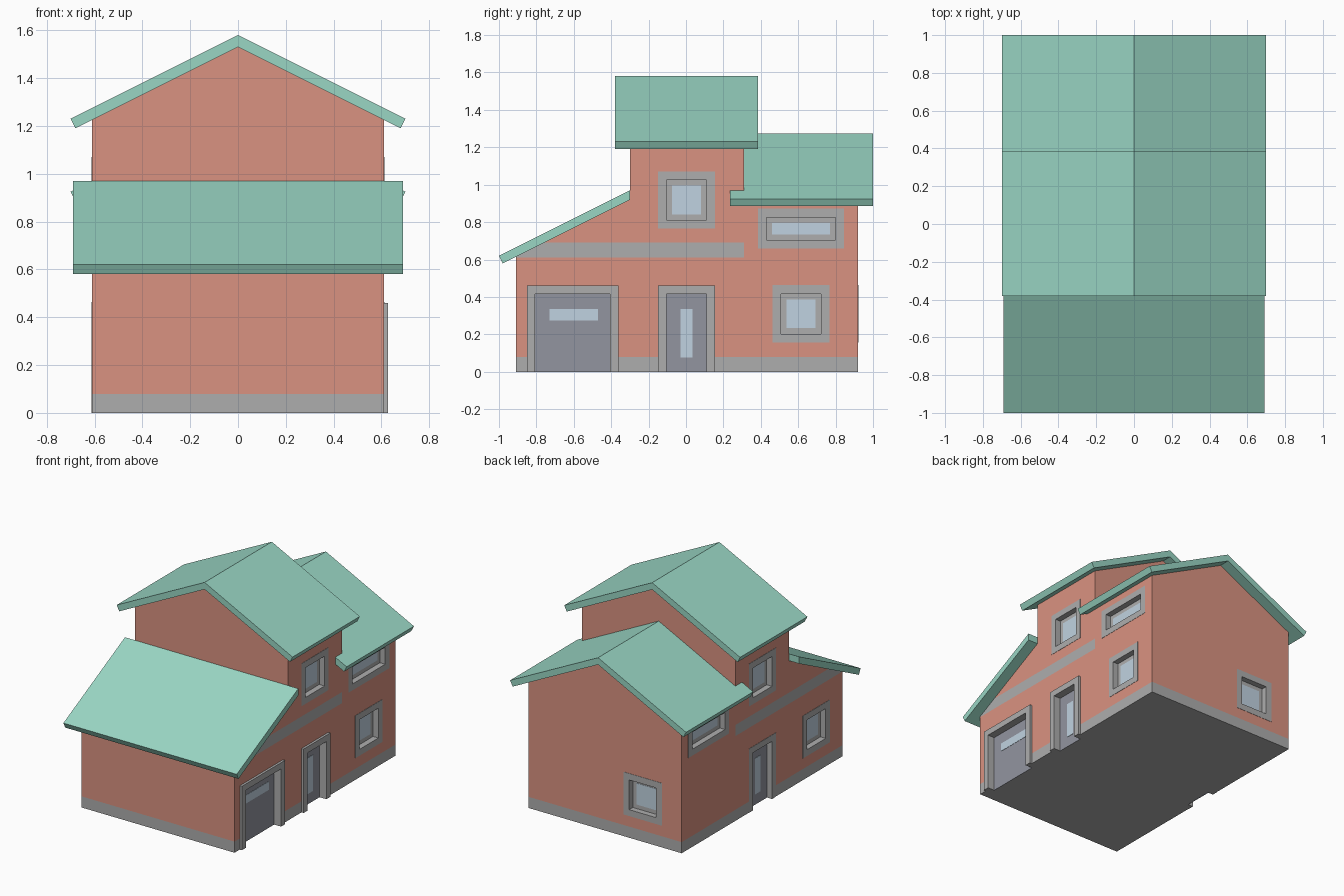
import bpy, bmesh

if "Cube" in bpy.data.objects:
    bpy.data.objects.remove(bpy.data.objects["Cube"])


def material(name, r, g, b):
    m = bpy.data.materials.new(name)
    m.diffuse_color = (r, g, b, 1)
    m.use_nodes = True
    m.node_tree.nodes["Principled BSDF"].inputs["Base Color"].default_value = m.diffuse_color
    return m


TRIM = material("trim_grey", .42, .42, .42)
WALL = material("wall_coral", .70, .29, .22)
ROOF = material("roof_green", .32, .67, .55)
DOOR = material("door_grey", .29, .30, .35)
GLASS = material("glass_blue", .53, .65, .75)


def finish(bm, name, *mats):
    bmesh.ops.recalc_face_normals(bm, faces=bm.faces)
    me = bpy.data.meshes.new(name)
    bm.to_mesh(me)
    bm.free()
    ob = bpy.data.objects.new(name, me)
    bpy.context.collection.objects.link(ob)
    for m in mats:
        me.materials.append(m)
    return ob


def prism(points, axis, lo, hi):
    """Extrude a closed profile along x (profile y,z) or along y (profile x,z)."""
    bm = bmesh.new()
    place = (lambda a, b, t: (t, a, b)) if axis == 'x' else (lambda a, b, t: (a, t, b))
    rings = [[bm.verts.new(place(a, b, t)) for a, b in points] for t in (lo, hi)]
    for ring in rings:
        bm.faces.new(ring)
    for i in range(len(points)):
        j = (i + 1) % len(points)
        bm.faces.new((rings[0][i], rings[0][j], rings[1][j], rings[1][i]))
    return bm


def boxes(name, bounds, *mats):
    """One object from boxes given as (min corner, max corner)."""
    bm = bmesh.new()
    for p, q in bounds:
        made = bmesh.ops.create_cube(bm, size=1)['verts']
        for v in made:
            v.co = [(a + b) / 2 + c * abs(b - a) for a, b, c in zip(p, q, v.co)]
    return finish(bm, name, *mats)


W, BACK, DEPTH = .61, .92, .04


def on_wall(side, u0, u1, v0, v1, d0, d1):
    """Box on a wall: u along the wall, v up, d outwards from its surface."""
    if side == 'back':
        return (u0, BACK + d0, v0), (u1, BACK + d1, v1)
    s = 1 if side == 'right' else -1
    return (s * W + s * d0, u0, v0), (s * W + s * d1, u1, v1)


# Wall sections, with base course and storey band split into the faces
def section(name, bm, band):
    for z in (.08, .61, .69) if band else (.08,):
        bmesh.ops.bisect_plane(bm, geom=bm.verts[:] + bm.edges[:] + bm.faces[:],
                               plane_co=(0, 0, z), plane_no=(0, 0, 1))
    bm.normal_update()
    for f in bm.faces:
        z = f.calc_center_median().z
        stripe = band and abs(f.normal.x) > .9 and .61 < z < .69
        f.material_index = 0 if z < .08 or stripe else 1
    return finish(bm, name, TRIM, WALL)


def gable(eave, peak):
    return [(-W, 0), (W, 0), (W, eave), (0, peak), (-W, eave)]


walls = {
    'front': section("front_wing_walls", prism([(-.91, 0), (-.30, 0), (-.30, .92), (-.91, .615)],
                                               'x', -W, W), True),
    'tower': section("tower_walls", prism(gable(1.225, 1.53), 'y', -.30, .31), True),
    'rear': section("rear_wing_walls", prism(gable(.92, 1.225), 'y', .31, BACK), False),
}

# Roofs
for name, z, y0, y1 in (("tower_roof", 0, -.38, .385), ("rear_roof", -.305, .235, 1.0)):
    chevron = [(-.70, 1.23), (0, 1.58), (.70, 1.23), (.68, 1.19), (0, 1.53), (-.68, 1.19)]
    finish(prism([(x, h + z) for x, h in chevron], 'y', y0, y1), name, ROOF)
finish(prism([(-1.0, .62), (-.30, .97), (-.30, .92), (-.98, .58)], 'x', -.69, .69),
       "front_shed_roof", ROOF)

cuts = {key: [] for key in walls}


# Windows: recess, flush surround and glass pane
def window(name, part, side, u, v, hu, hv):
    cuts[part].append(on_wall(side, u - hu, u + hu, v - hv, v + hv, -DEPTH, .1))
    a, b, t = hu + .046, hv + .046, .002
    boxes(name + "_surround", [
        on_wall(side, u - a, u + a, v + hv, v + b, -.01, t),
        on_wall(side, u - a, u + a, v - b, v - hv, -.01, t),
        on_wall(side, u - a, u - hu, v - hv, v + hv, -.01, t),
        on_wall(side, u + hu, u + a, v - hv, v + hv, -.01, t)], TRIM)
    boxes(name + "_glass", [on_wall(side, u - hu + .03, u + hu - .03, v - hv + .03, v + hv - .03,
                                    -DEPTH - .01, -DEPTH + .002)], GLASS)


for side in ('left', 'right'):
    window(side + "_tower_window", 'tower', side, .003, .918, .107, .107)
    window(side + "_wide_window", 'rear', side, .615, .765, .185, .061)
window("right_rear_window", 'rear', 'right', .615, .31, .107, .107)
window("left_front_window", 'front', 'left', -.608, .31, .107, .107)
window("back_window", 'rear', 'back', -.30, .31, .107, .107)


# Doors: recess, casing, panel and glass strip (u, v ranges)
def door(name, part, side, u, hu, proud, glass):
    top = .415
    cuts[part].append(on_wall(side, u - hu, u + hu, -.1, top, -DEPTH, .1))
    a = hu + .045
    boxes(name + "_casing", [
        on_wall(side, u - a, u - hu, 0, top, -.01, proud),
        on_wall(side, u + hu, u + a, 0, top, -.01, proud),
        on_wall(side, u - a, u + a, top, .46, -.01, proud)], TRIM)
    boxes(name + "_panel", [on_wall(side, u - hu, u + hu, 0, top, -DEPTH - .01, -DEPTH + .002)], DOOR)
    boxes(name + "_glass", [on_wall(side, *glass, -DEPTH - .01, -DEPTH + .004)], GLASS)


strip = (-.03, .035, .075, .335)
door("right_door", 'tower', 'right', .003, .107, .017, strip)
door("left_door", 'tower', 'left', .003, .107, .002, strip)
door("garage_door", 'front', 'right', -.606, .2, .017, (-.73, -.47, .275, .335))

# Cut the recesses into the walls
for part, bounds in cuts.items():
    cutter = boxes(part + "_cutter", bounds, TRIM)
    cutter.hide_render = True
    wall = walls[part]
    mod = wall.modifiers.new("recesses", 'BOOLEAN')
    mod.operation, mod.solver, mod.object = 'DIFFERENCE', 'EXACT', cutter
    bpy.context.view_layer.objects.active = wall
    bpy.ops.object.modifier_apply(modifier=mod.name)
    bpy.data.objects.remove(cutter)
